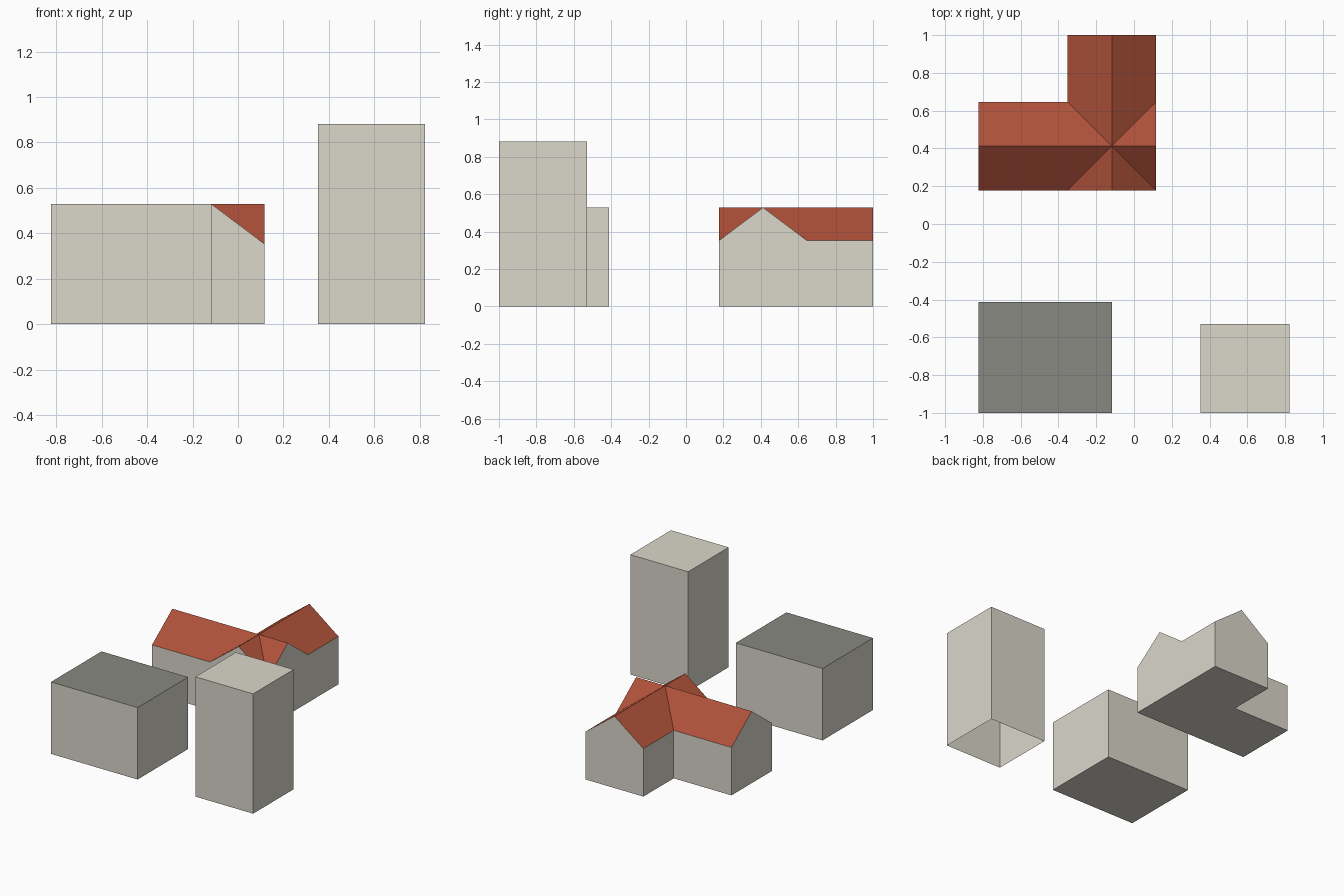
import bpy

if "Cube" in bpy.data.objects:
    bpy.data.objects.remove(bpy.data.objects["Cube"])

U = 2 / 17  # building module


def material(name, rgb):
    m = bpy.data.materials.new(name)
    lin = [((c / 255 + 0.055) / 1.055) ** 2.4 for c in rgb]
    m.diffuse_color = (*lin, 1)
    m.use_nodes = True
    m.node_tree.nodes["Principled BSDF"].inputs["Base Color"].default_value = m.diffuse_color
    return m


WALL = material("beige_wall", (219, 215, 203))
TILE = material("red_roof_tile", (174, 81, 57))
FLAT = material("grey_flat_roof", (137, 137, 129))


def build(name, faces, mats):
    """Make an object from (material index, corner points) faces, sharing corners."""
    index = {}
    polys = [[index.setdefault(p, len(index)) for p in pts] for _, pts in faces]
    mesh = bpy.data.meshes.new(name)
    mesh.from_pydata([[c * U for c in p] for p in index], [], polys)
    for m in mats:
        mesh.materials.append(m)
    for poly, (slot, _) in zip(mesh.polygons, faces):
        poly.material_index = slot
    obj = bpy.data.objects.new(name, mesh)
    bpy.context.collection.objects.link(obj)
    return obj


def ground(p):
    return (p[0], p[1], 0)


def wall(chain):
    """Wall face below a chain of top points running counter-clockwise."""
    return (0, [ground(chain[0]), ground(chain[-1])] + chain[::-1])


def block(name, x0, x1, y0, y1, h, mats, floor):
    top = [(x0, y0, h), (x1, y0, h), (x1, y1, h), (x0, y1, h)]
    faces = [wall([top[i], top[(i + 1) % 4]]) for i in range(4)]
    faces.append((len(mats) - 1, top))
    if floor:
        faces.append((0, [ground(p) for p in top[::-1]]))
    return build(name, faces, mats)


# Flat-roofed hall, and tower left open underneath
block("flat_roof_hall", -7, -1, -8.5, -3.5, 4.5, [WALL, FLAT], True)
block("tower", 3, 7, -8.5, -4.5, 7.5, [WALL], False)

# House with two crossing gable wings
E, R = 3, 4.5                                        # eave and ridge heights
centre = (-1, 3.5, R)
sw, se, ne, nw = (-3, 1.5, E), (1, 1.5, E), (1, 5.5, E), (-3, 5.5, E)
west, east = (-7, 3.5, R), (1, 3.5, R)               # ridge ends
south, north = (-1, 1.5, R), (-1, 8.5, R)
west_s, west_n = (-7, 1.5, E), (-7, 5.5, E)          # long wing corners
north_w, north_e = (-3, 8.5, E), (1, 8.5, E)

roof = [
    [west_s, sw, centre, west], [west, centre, nw, west_n],
    [nw, centre, north, north_w], [centre, ne, north_e, north],
    [se, east, centre], [east, ne, centre],
    [south, centre, sw], [south, se, centre],
]
walls = [
    [west_s, sw], [sw, south, se], [se, east, ne], [ne, north_e],
    [north_e, north, north_w], [north_w, nw], [nw, west_n],
    [west_n, west, west_s],
]
floor = [ground(p) for p in (west_s, west_n, nw, north_w, north_e, ne, se, sw)]
build("gabled_house",
      [(1, f) for f in roof] + [wall(c) for c in walls] + [(0, floor)],
      [WALL, TILE])
